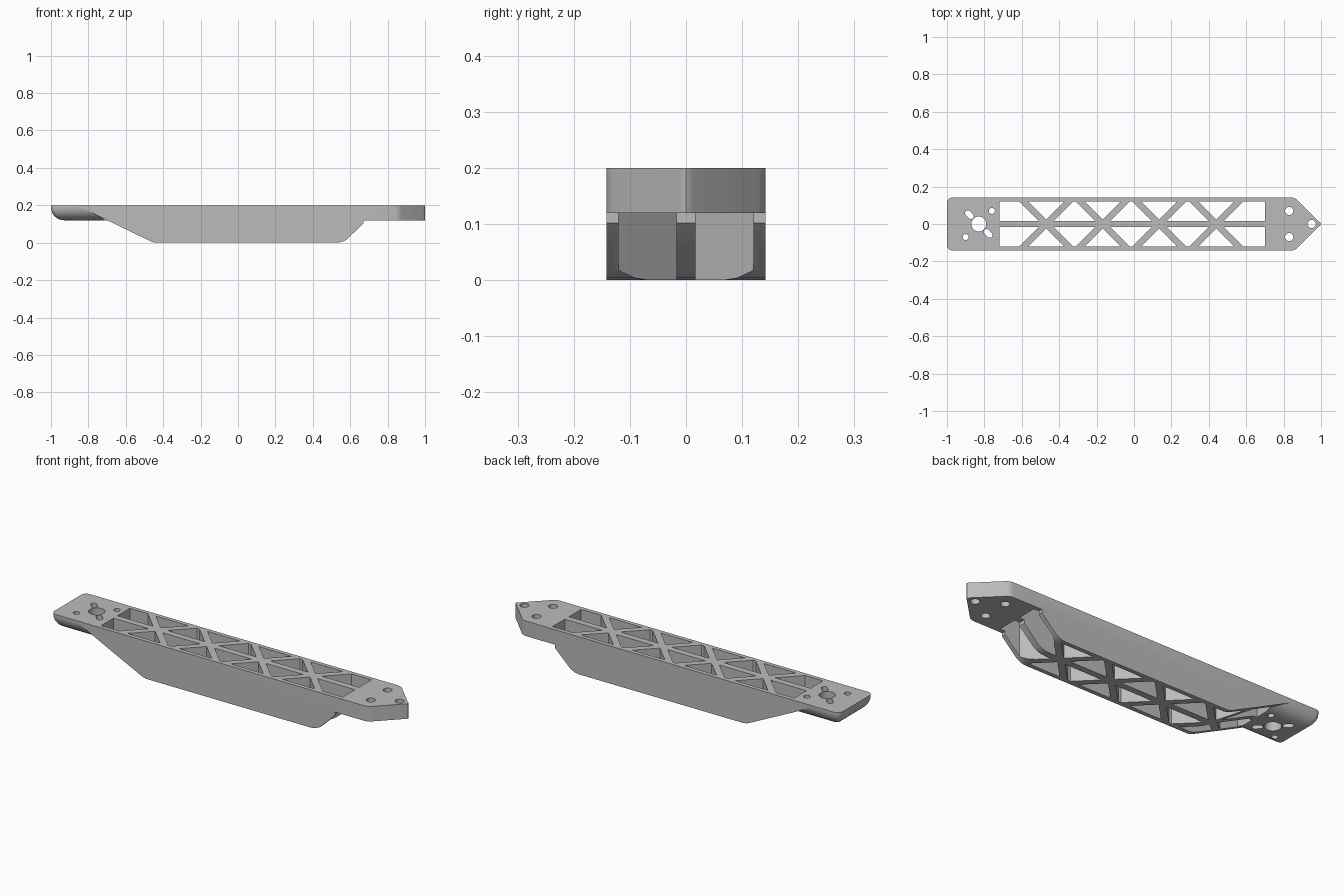
import bpy, bmesh, math
from mathutils import Vector

if "Cube" in bpy.data.objects:
    bpy.data.objects.remove(bpy.data.objects["Cube"], do_unlink=True)

W, TOP, PLATE = 0.142, 0.2, 0.12      # half width, top height, plate underside

grey = bpy.data.materials.new("plain grey")
grey.use_nodes = True
colour = (0.5, 0.5, 0.5, 1)
grey.diffuse_color = colour
grey.node_tree.nodes["Principled BSDF"].inputs["Base Color"].default_value = colour


def loft(bm, rings):
    """Closed solid through a list of matching rings."""
    loops = [[bm.verts.new(p) for p in ring] for ring in rings]
    n = len(loops[0])
    for a, b in zip(loops, loops[1:]):
        for i in range(n):
            j = (i + 1) % n
            bm.faces.new((a[i], a[j], b[j], b[i]))
    bm.faces.new(loops[0][::-1])
    bm.faces.new(loops[-1])


def vertical_prism(bm, pts, z0=-0.1, z1=0.3):
    loft(bm, [[(x, y, z) for x, y in pts] for z in (z0, z1)])


def finish(bm, name):
    bmesh.ops.recalc_face_normals(bm, faces=bm.faces)
    mesh = bpy.data.meshes.new(name)
    bm.to_mesh(mesh)
    bm.free()
    mesh.materials.append(grey)
    ob = bpy.data.objects.new(name, mesh)
    bpy.context.collection.objects.link(ob)
    return ob


def boolean(target, tool, operation):
    mod = target.modifiers.new(operation, 'BOOLEAN')
    mod.object, mod.operation, mod.solver = tool, operation, 'EXACT'
    bpy.context.view_layer.objects.active = target
    bpy.ops.object.modifier_apply(modifier=mod.name)
    bpy.data.objects.remove(tool, do_unlink=True)


def oval(cx, cy, r, stretch=0.0, angle=0.0, n=32):
    """Circle, or a slot when stretched along an angle."""
    pts = []
    for i in range(n):
        a = math.tau * (i + 0.5) / n
        p = Vector((r * math.cos(a), r * math.sin(a)))
        p.x += math.copysign(stretch, p.x)
        c, s = math.cos(angle), math.sin(angle)
        pts.append((cx + p.x * c - p.y * s, cy + p.x * s + p.y * c))
    return pts


# Arm body: side profile, trimmed to the pointed plan outline
profile = [(-0.86, TOP), (-0.72, 0.13), (-0.47, 0.009), (-0.455, 0.003), (-0.435, 0),
           (0.53, 0), (0.555, 0.004), (0.58, 0.016), (0.67, 0.102),
           (0.67, PLATE), (1.1, PLATE), (1.1, TOP)]
bm = bmesh.new()
loft(bm, [[(x, y, z) for x, z in profile] for y in (-0.2, 0.2)])
arm = finish(bm, "arm_body")

half = [(0.84, W), (0.857, 0.139), (0.872, 0.13), (0.988, 0.014), (0.997, 0.006)]
plan = [(-1.1, W)] + half + [(1, 0)] + [(x, -y) for x, y in half[::-1]] + [(-1.1, -W)]
bm = bmesh.new()
vertical_prism(bm, plan)
boolean(arm, finish(bm, "plan_cutter"), 'INTERSECT')


# Motor end: plate with a rounded lower edge
def rounded_rect(inset, z):
    x0, x1, y1 = -1 + inset, -0.7, W - inset
    r = max(0.03 - inset * 0.4, 0.004)
    pts = [(x1, -y1, z), (x1, y1, z)]
    for sy, steps in ((1, range(7)), (-1, range(6, -1, -1))):
        for k in steps:
            a = math.pi / 2 * k / 6
            pts.append((x0 + r - r * math.sin(a), sy * (y1 - r + r * math.cos(a)), z))
    return pts


R = 0.07
rings = [rounded_rect(0, TOP)]
for k in range(11):
    a = math.pi / 2 * k / 10
    rings.append(rounded_rect(R * (1 - math.cos(a)), PLATE + R * (1 - math.sin(a))))
bm = bmesh.new()
loft(bm, rings)
boolean(arm, finish(bm, "motor_end"), 'UNION')

# Truss openings between rails, spine and crossing braces
bm = bmesh.new()
inner, outer, brace = 0.017, 0.12, 0.024
crossings = [-0.47 + 0.303 * i for i in range(4)]
left_end, right_end = -0.72, 0.70
for side in (1, -1):
    bays = []
    for c in crossings:
        w = outer - brace
        bays.append([(c, brace), (c + w, outer), (c - w, outer)])
    for c, d in zip(crossings, crossings[1:]):
        bays.append([(c + inner + brace, inner), (d - inner - brace, inner),
                     (d - outer - brace, outer), (c + outer + brace, outer)])
    for end, c, s in ((left_end, crossings[0], -1), (right_end, crossings[-1], 1)):
        bays.append([(end, inner), (c + s * (inner + brace), inner),
                     (c + s * (outer + brace), outer), (end, outer)])
    for bay in bays:
        vertical_prism(bm, [(x, side * y) for x, y in bay])
    # Bolt holes and slots
    vertical_prism(bm, oval(0.83, side * 0.07, 0.022))
    vertical_prism(bm, oval(-0.83 + side * 0.07, side * 0.07, 0.016))
    vertical_prism(bm, oval(-0.83 - side * 0.05, side * 0.05, 0.015, 0.012, -math.pi / 4))
vertical_prism(bm, oval(0.95, 0, 0.022))
vertical_prism(bm, oval(-0.83, 0, 0.04))
boolean(arm, finish(bm, "opening_cutters"), 'DIFFERENCE')

# Smooth the rounded edges, keep the rest crisp
bpy.ops.object.select_all(action='DESELECT')
arm.select_set(True)
bpy.context.view_layer.objects.active = arm
bpy.ops.object.shade_smooth_by_angle(angle=math.radians(28))
